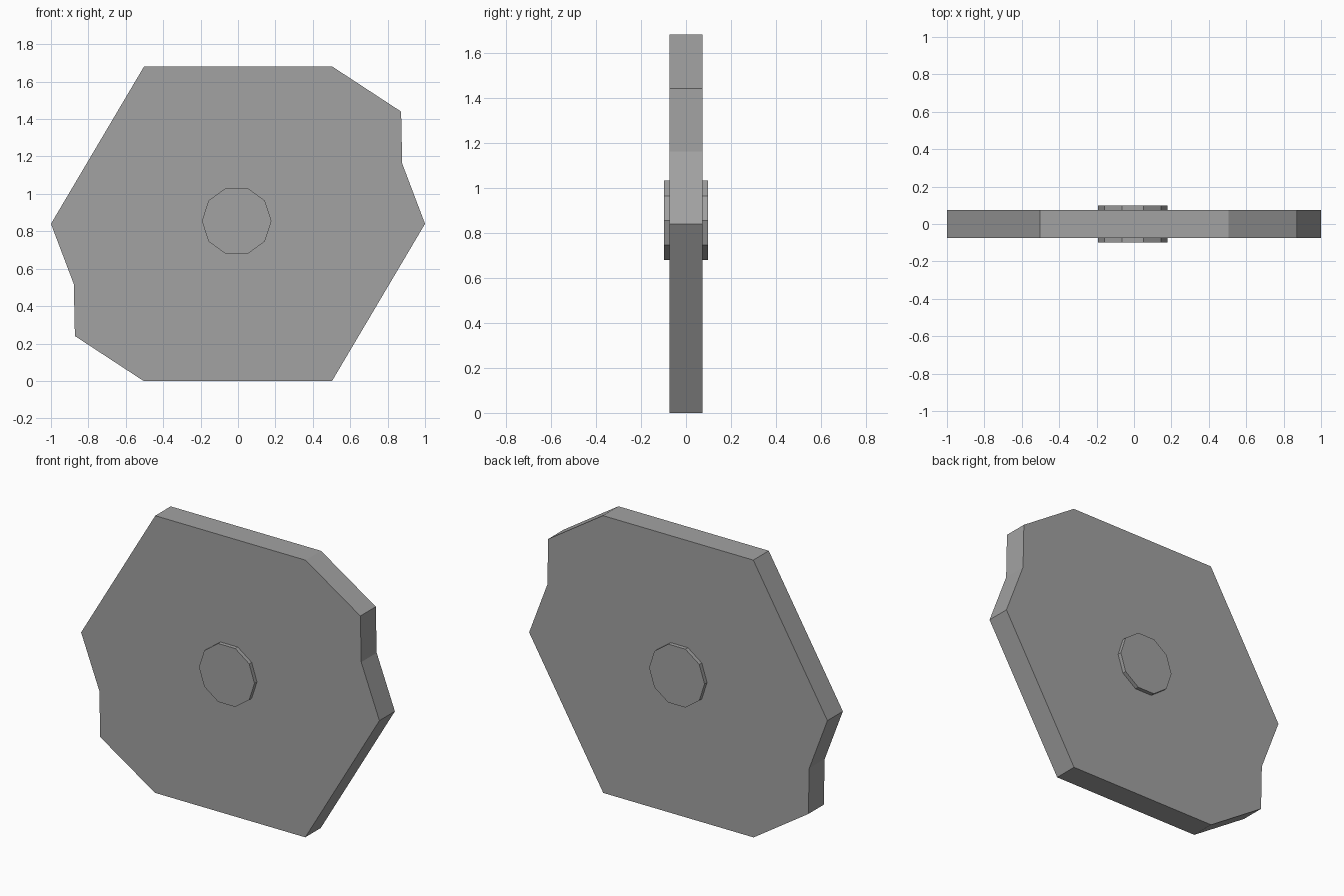
import bpy
import bmesh
import math

cube = bpy.data.objects.get("Cube")
if cube:
    bpy.data.objects.remove(cube, do_unlink=True)

# Single flat grey
grey = bpy.data.materials.new("mid_grey")
grey.use_nodes = True
colour = (0.36, 0.36, 0.36, 1.0)
grey.diffuse_color = colour
grey.node_tree.nodes["Principled BSDF"].inputs["Base Color"].default_value = colour


def prism(name, outline, half_depth):
    """Extrude an x-z outline evenly to both sides of y = 0."""
    bm = bmesh.new()
    face = bm.faces.new([bm.verts.new((x, -half_depth, z)) for x, z in outline])
    result = bmesh.ops.extrude_face_region(bm, geom=[face])
    moved = [v for v in result["geom"] if isinstance(v, bmesh.types.BMVert)]
    bmesh.ops.translate(bm, verts=moved, vec=(0, 2 * half_depth, 0))
    bmesh.ops.recalc_face_normals(bm, faces=bm.faces)
    mesh = bpy.data.meshes.new(name)
    bm.to_mesh(mesh)
    bm.free()
    mesh.materials.append(grey)
    obj = bpy.data.objects.new(name, mesh)
    bpy.context.collection.objects.link(obj)
    return obj


# Plate: half the outline, repeated by a half turn about the centre
MID_Z = 0.84
half = [(0.505, 1.68), (0.872, 1.44), (0.878, 1.162), (1.0, 0.84), (0.503, 0.0)]
outline = half + [(-x, 2 * MID_Z - z) for x, z in half]
prism("plate", outline, 0.074)

# Ten-sided hub standing proud of both faces
RADIUS, HUB_X, HUB_Z = 0.186, -0.007, 0.855
hub = [(HUB_X + RADIUS * math.cos(i * math.tau / 10),
        HUB_Z + RADIUS * math.sin(i * math.tau / 10)) for i in range(10)]
prism("hub", hub, 0.098)
